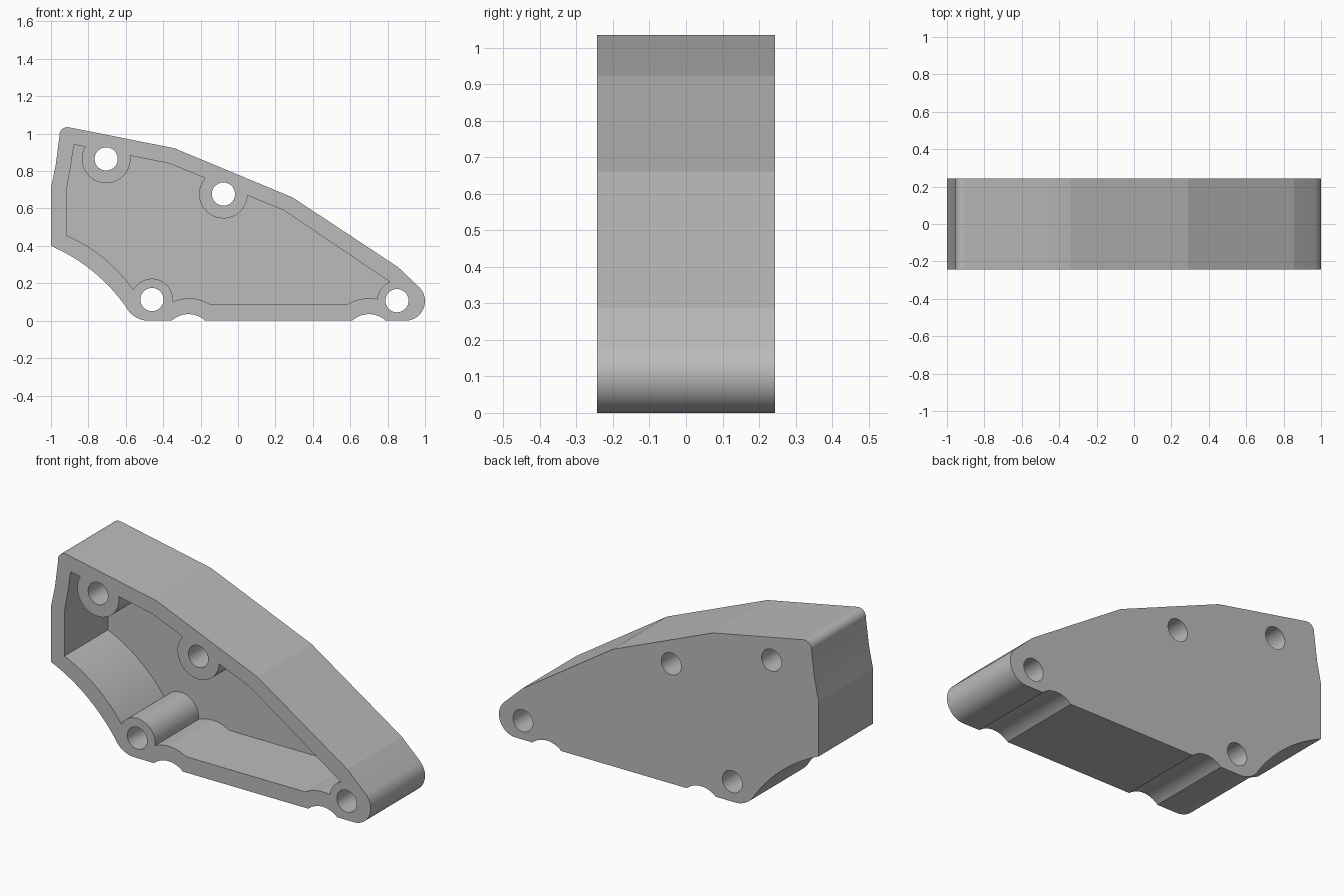
import bpy, bmesh, math
from mathutils import Vector

cube = bpy.data.objects.get("Cube")
if cube:
    bpy.data.objects.remove(cube, do_unlink=True)

HALF = 0.243      # half thickness of the bracket
FLOOR = 0.145     # depth position of the pocket floor


def arc(a, m, b, n):
    """Points of the circle arc from a through m to b."""
    a, m, b = Vector(a), Vector(m), Vector(b)
    u, v = m - a, b - a
    d = 2 * (u.x * v.y - u.y * v.x)
    c = a + Vector((v.y * u.dot(u) - u.y * v.dot(v),
                    u.x * v.dot(v) - v.x * u.dot(u))) / d
    p, q = a - c, b - c
    turn = math.atan2(p.x * q.y - p.y * q.x, p.dot(q))
    t0 = math.atan2(p.y, p.x)
    return [(c.x + p.length * math.cos(t0 + turn * i / n),
             c.y + p.length * math.sin(t0 + turn * i / n)) for i in range(n + 1)]


def circle(x, z, r, n=48):
    return [(x + r * math.cos(math.tau * i / n),
             z + r * math.sin(math.tau * i / n)) for i in range(n)]


def prism(name, profile, y0, y1):
    """Closed x-z profile extruded along y."""
    bm = bmesh.new()
    face = bm.faces.new([bm.verts.new((x, y0, z)) for x, z in profile])
    ext = bmesh.ops.extrude_face_region(bm, geom=[face])
    moved = [g for g in ext["geom"] if isinstance(g, bmesh.types.BMVert)]
    bmesh.ops.translate(bm, vec=(0, y1 - y0, 0), verts=moved)
    bmesh.ops.recalc_face_normals(bm, faces=bm.faces)
    mesh = bpy.data.meshes.new(name)
    bm.to_mesh(mesh)
    bm.free()
    obj = bpy.data.objects.new(name, mesh)
    bpy.context.collection.objects.link(obj)
    return obj


def cut(target, cutter):
    """Subtract the cutter and delete it."""
    cutter.hide_render = True
    mod = target.modifiers.new("cut", 'BOOLEAN')
    mod.operation, mod.solver, mod.object = 'DIFFERENCE', 'EXACT', cutter
    bpy.context.view_layer.objects.active = target
    bpy.ops.object.modifier_apply(modifier=mod.name)
    bpy.data.objects.remove(cutter, do_unlink=True)


# Outer outline, clockwise from the upper left corner
outline = arc((-0.955, 0.985), (-0.938, 1.026), (-0.904, 1.034), 16)
outline += [(-0.34, 0.922), (0.29, 0.66), (0.855, 0.287)]
outline += arc((0.969, 0.179), (0.992, 0.065), (0.895, 0), 20)
outline += arc((0.79, 0), (0.70, 0.035), (0.61, 0), 14)
outline += arc((-0.175, 0), (-0.265, 0.035), (-0.355, 0), 14)
outline += arc((-0.48, 0), (-0.549, 0.02), (-0.60, 0.075), 12)
outline += arc((-0.605, 0.082), (-0.78, 0.267), (-1, 0.4), 14)
outline += [(-1, 0.71), (-0.975, 0.83)]

# Pocket outline, before the bosses are left standing
pocket_outline = [(-0.915, 0.71), (-0.895, 0.82), (-0.877, 0.942), (-0.365, 0.84),
                  (0.245, 0.59), (0.815, 0.205), (0.85, 0.107)]
pocket_outline += arc((0.81, 0.09), (0.70, 0.12), (0.59, 0.09), 10)
pocket_outline += arc((-0.155, 0.09), (-0.265, 0.12), (-0.36, 0.095), 10)
pocket_outline += [(-0.46, 0.113)]
pocket_outline += arc((-0.555, 0.16), (-0.715, 0.333), (-0.915, 0.455), 14)

# Screw positions: x, z, boss radius
screws = [(-0.705, 0.865, 0.13), (-0.078, 0.677, 0.13),
          (-0.46, 0.113, 0.112), (0.85, 0.107, 0.106)]

body = prism("bracket_body", outline, -HALF, HALF)
pocket = prism("pocket_cutter", pocket_outline, -HALF - 0.05, FLOOR)
for x, z, r in screws:
    cut(pocket, prism("boss_cutter", circle(x, z, r), -0.5, 0.5))
cut(body, pocket)
for x, z, r in screws:
    cut(body, prism("hole_cutter", circle(x, z, 0.062), -0.5, 0.5))

# Material
grey = bpy.data.materials.new("plain_grey")
grey.use_nodes = True
colour = (0.5, 0.5, 0.5, 1)
grey.diffuse_color = colour
grey.node_tree.nodes["Principled BSDF"].inputs["Base Color"].default_value = colour
body.data.materials.clear()
body.data.materials.append(grey)

# Smooth the arcs, keep corners crisp
bpy.ops.object.select_all(action='DESELECT')
body.select_set(True)
bpy.context.view_layer.objects.active = body
bpy.ops.object.shade_smooth_by_angle(angle=math.radians(9.5))
